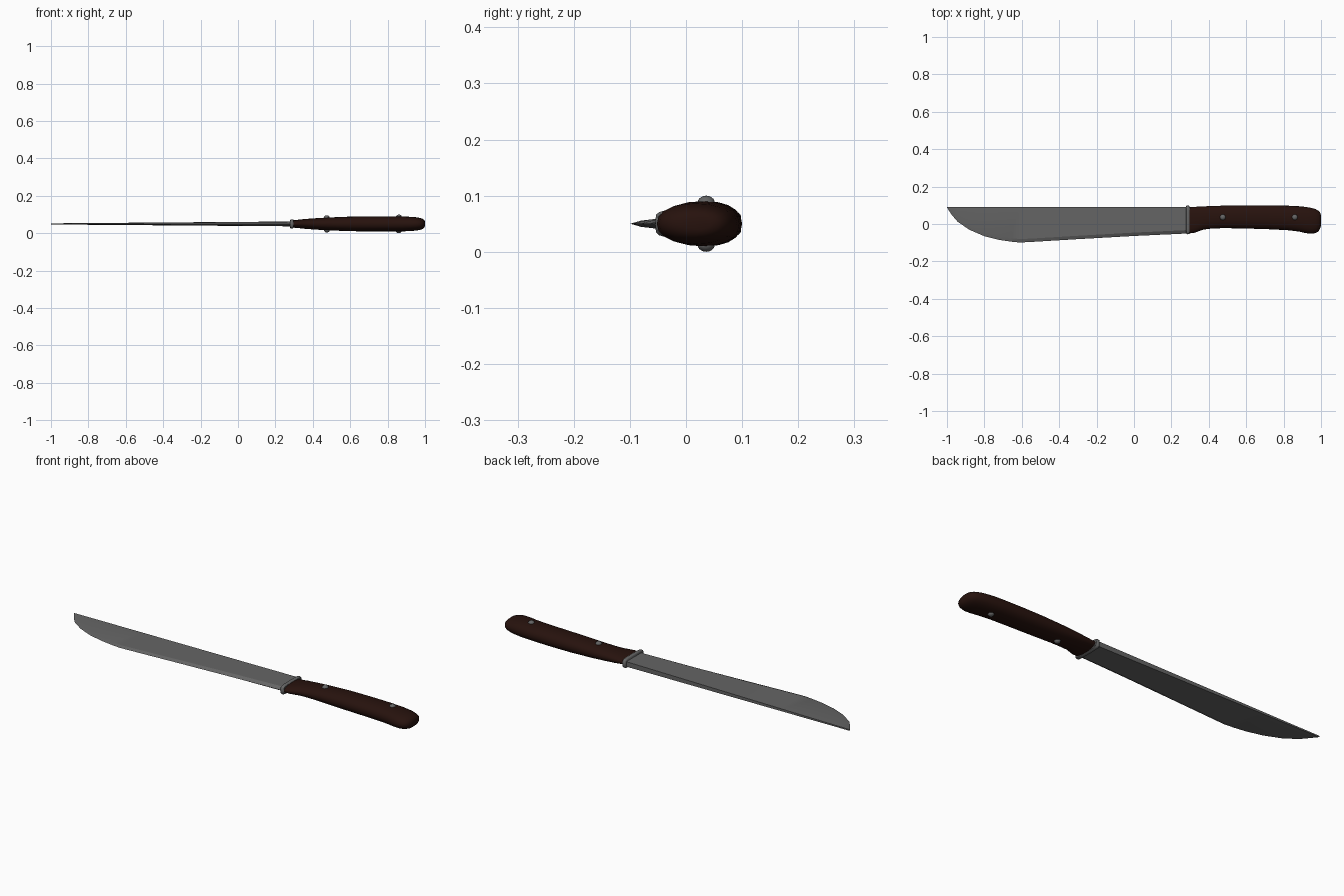
import bpy, bmesh, math

if "Cube" in bpy.data.objects:
    bpy.data.objects.remove(bpy.data.objects["Cube"])

ZC = 0.05  # mid-plane height of the knife


def material(name, rgb):
    m = bpy.data.materials.new(name)
    m.diffuse_color = (*rgb, 1)
    m.use_nodes = True
    m.node_tree.nodes["Principled BSDF"].inputs["Base Color"].default_value = m.diffuse_color
    return m


STEEL = material("steel", (0.13, 0.13, 0.13))
WOOD = material("dark_wood", (0.02, 0.006, 0.004))


def loft(name, rings, mat, angle):
    """Skin a row of equal-length closed rings and cap both ends."""
    bm = bmesh.new()
    rows = [[bm.verts.new(p) for p in ring] for ring in rings]
    n = len(rows[0])
    for a, b in zip(rows, rows[1:]):
        for i in range(n):
            j = (i + 1) % n
            bm.faces.new((a[i], a[j], b[j], b[i]))
    bm.faces.new(rows[0])
    bm.faces.new(rows[-1])
    bmesh.ops.recalc_face_normals(bm, faces=bm.faces)
    me = bpy.data.meshes.new(name)
    bm.to_mesh(me)
    bm.free()
    ob = bpy.data.objects.new(name, me)
    bpy.context.collection.objects.link(ob)
    finish(ob, mat, angle)


def finish(ob, mat, angle):
    ob.data.materials.append(mat)
    bpy.ops.object.select_all(action='DESELECT')
    ob.select_set(True)
    bpy.context.view_layer.objects.active = ob
    bpy.ops.object.shade_smooth_by_angle(angle=math.radians(angle))


def oval(x, y0, y1, hz, power, sides=20):
    """Superellipse section across the knife at position x."""
    pts = []
    for i in range(sides):
        a = 2 * math.pi * i / sides
        c, s = math.cos(a), math.sin(a)
        pts.append((x,
                    (y0 + y1) / 2 + (y1 - y0) / 2 * math.copysign(abs(c) ** (2 / power), c),
                    ZC + hz * math.copysign(abs(s) ** (2 / power), s)))
    return pts


# Blade: flat sides, straight spine, ground cutting edge, tapering to the tip
SPINE = 0.09
edge = [(0.30, -0.05), (0.0, -0.064), (-0.3, -0.081), (-0.55, -0.096),
        (-0.61, -0.099), (-0.66, -0.094), (-0.72, -0.085), (-0.80, -0.065),
        (-0.88, -0.031), (-0.944, 0.013), (-0.975, 0.05), (-1.0, 0.088)]
blade = []
for x, y in edge:
    t = 0.003 + 0.010 * (x + 1) / 1.3
    w = min(0.018 + 0.02 * max(0, -x - 0.6), (SPINE - y) * 0.5)
    blade.append([(x, SPINE, ZC + t), (x, y + w, ZC + t * 0.9), (x, y, ZC),
                  (x, y + w, ZC - t * 0.9), (x, SPINE, ZC - t)])
loft("blade", blade, STEEL, 15)

# Collar between blade and handle, with rounded rim
collar = [(0.279, 0.004), (0.282, 0.001), (0.288, 0), (0.293, 0.001), (0.298, 0.004)]
loft("collar", [oval(x, -0.055 + d, 0.099 - d, 0.025 - d, 5) for x, d in collar], STEEL, 50)

# Handle: x, lower y, upper y, half thickness
grip = [(0.295, -0.05, 0.09, 0.020), (0.32, -0.048, 0.091, 0.022),
        (0.345, -0.039, 0.093, 0.025), (0.37, -0.030, 0.094, 0.027),
        (0.41, -0.025, 0.096, 0.030), (0.475, -0.022, 0.098, 0.034),
        (0.60, -0.024, 0.100, 0.039), (0.72, -0.028, 0.100, 0.040),
        (0.82, -0.033, 0.098, 0.040), (0.88, -0.040, 0.095, 0.040),
        (0.92, -0.049, 0.091, 0.038), (0.95, -0.052, 0.086, 0.036),
        (0.972, -0.048, 0.079, 0.032), (0.988, -0.038, 0.070, 0.027),
        (0.997, -0.020, 0.058, 0.019), (1.0, -0.004, 0.044, 0.010)]
loft("handle", [oval(*g, 2.2) for g in grip], WOOD, 50)

# Domed rivets on both faces of the handle
for n, (x, z) in enumerate([(0.475, 0.033), (0.86, 0.037)]):
    for side, sign in (("upper", 1), ("lower", -1)):
        bpy.ops.mesh.primitive_uv_sphere_add(segments=16, ring_count=10, radius=1,
                                             location=(x, 0.036, ZC + sign * z))
        ob = bpy.context.object
        ob.name = f"rivet_{side}_{n + 1}"
        ob.scale = (0.0155, 0.0155, 0.013)
        finish(ob, STEEL, 50)
